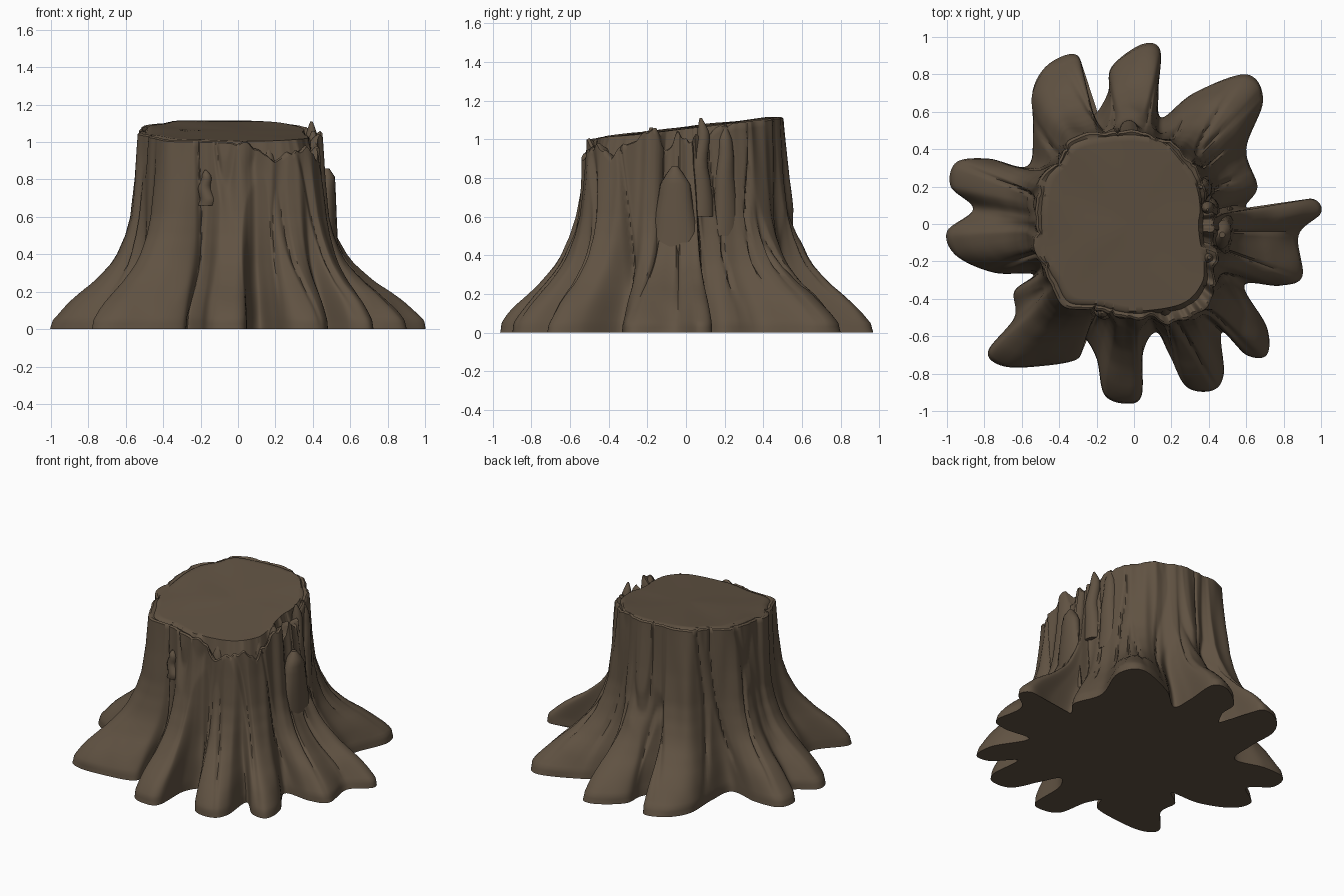
import bpy, bmesh, math
from mathutils import Vector, noise

if "Cube" in bpy.data.objects:
    bpy.data.objects.remove(bpy.data.objects["Cube"])

bark = bpy.data.materials.new("bark brown")
bark.diffuse_color = (0.118, 0.085, 0.055, 1)
bark.use_nodes = True
bark.node_tree.nodes["Principled BSDF"].inputs["Base Color"].default_value = bark.diffuse_color

# footprint of the root flare, seen from above (counter-clockwise)
ROOTS = [(.60, .09), (.76, .09), (.95, .135), (1.0, .06), (.88, -.06), (.90, -.28), (.78, -.33), (.59, -.33),
         (.71, -.55), (.71, -.70), (.60, -.70), (.47, -.58), (.48, -.80), (.42, -.89), (.28, -.87), (.19, -.70),
         (.12, -.58), (.05, -.68), (.04, -.92), (-.05, -.96), (-.16, -.91), (-.20, -.72), (-.27, -.61),
         (-.30, -.72), (-.50, -.76), (-.70, -.76), (-.78, -.68), (-.64, -.50), (-.64, -.36), (-.54, -.27),
         (-.75, -.26), (-.95, -.17), (-1.0, -.04), (-.86, .08), (-.98, .20), (-.95, .33), (-.78, .35),
         (-.57, .31), (-.54, .50), (-.54, .72), (-.45, .86), (-.30, .90), (-.26, .70), (-.22, .58),
         (-.14, .70), (-.12, .84), (.04, .96), (.14, .93), (.13, .70), (.15, .57), (.32, .70), (.60, .80),
         (.69, .66), (.60, .40), (.66, .20)]
# outline of the sawn top
CUT = [(.37, .0), (.38, -.1), (.40, -.2), (.39, -.34), (.27, -.46), (.0, -.50), (-.2, -.46), (-.36, -.44),
       (-.43, -.33), (-.50, -.2), (-.52, .05), (-.49, .25), (-.41, .35), (-.34, .45), (-.18, .49), (.0, .50),
       (.16, .47), (.27, .36), (.35, .24), (.38, .1)]
# flare amount at height
FLARE = [(0, 1), (.05, .97), (.10, .87), (.15, .76), (.2, .63), (.25, .49), (.3, .38), (.35, .28), (.4, .215),
         (.5, .125), (.6, .07), (.8, .03), (1.1, 0), (1.3, 0)]


def spline(pts, steps):
    """Closed Catmull-Rom curve."""
    n, out = len(pts), []
    for i in range(n):
        a, b, c, d = (Vector(pts[(i + k) % n]) for k in (-1, 0, 1, 2))
        for s in range(steps):
            t = s / steps
            out.append(.5 * (2 * b + (c - a) * t + (2 * a - 5 * b + 4 * c - d) * t * t + (3 * b - a - 3 * c + d) * t ** 3))
    return out


def interp(table, x):
    for (x0, y0), (x1, y1) in zip(table, table[1:]):
        if x <= x1:
            return y0 + (y1 - y0) * (x - x0) / (x1 - x0)
    return table[-1][1]


def plane_z(p):
    return 1.06 + .115 * p.y - .01 * p.x


def make_object(name, bm):
    bmesh.ops.recalc_face_normals(bm, faces=bm.faces)
    me = bpy.data.meshes.new(name)
    bm.to_mesh(me)
    bm.free()
    me.materials.append(bark)
    for f in me.polygons:
        f.use_smooth = True
    ob = bpy.data.objects.new(name, me)
    bpy.context.collection.objects.link(ob)
    ob.select_set(True)
    bpy.context.view_layer.objects.active = ob
    bpy.ops.object.shade_smooth_by_angle(angle=math.radians(50))
    ob.select_set(False)


base = spline(ROOTS, 9)
N = len(base)
cut = spline(CUT, 12)
cut_angles = [math.atan2(p.y, p.x) for p in cut]


def cut_at(a):
    i = min(range(len(cut)), key=lambda k: abs(math.remainder(cut_angles[k] - a, math.tau)))
    p, q = cut[i], cut[(i + 1) % len(cut)]
    r = p.length
    d = math.remainder(a - cut_angles[i], math.tau)
    span = math.remainder(math.atan2(q.y, q.x) - cut_angles[i], math.tau)
    r += (q.length - r) * max(-.5, min(1, d / span))
    return Vector((math.cos(a), math.sin(a))) * r


# trunk angle for every root point, smoothed so the columns follow the roots
raw = [math.atan2(p.y, p.x) for p in base]
ang = []
for i in range(N):
    w = [math.remainder(raw[(i + k) % N] - raw[i], math.tau) for k in range(-14, 15)]
    ang.append(raw[i] + sum(w) / len(w))

columns = []
for i in range(N):
    a = ang[i]
    d = Vector((math.cos(a), math.sin(a)))
    c = cut_at(a)
    lobe = max(-1.6, min(1, (base[i].length - .78) / .14))
    # the right and front-right side carries torn bark outside the sawn face
    torn = max(0, min(1, (1.15 - abs(math.remainder(a + .5, math.tau))) * 2.5))
    n1 = noise.noise(Vector((d.x * 6, d.y * 6, 3)))
    n2 = noise.noise(Vector((d.x * 11, d.y * 11, 9)))
    rim = c + d * torn * (.035 + .03 * n1)
    top = plane_z(c) - .01 + torn * (-.05 + .12 * n1 + .06 * n2)
    col = []
    ROWS = 44
    for k in range(ROWS + 1):
        z = top * (k / ROWS) ** 1.15
        f = interp(FLARE, z)
        body = rim + d * (.03 + .02 * torn) * max(0, 1 - z / 1.1)
        p = body + (base[i] - body) * f
        mid = min(1, z / .35)
        groove = .024 * lobe * mid * (1.1 - .75 * z)
        groove += .020 * mid * noise.noise(Vector((d.x * 6, d.y * 6, z * 1.5)))
        # narrow creases in the bark
        crease = noise.noise(Vector((d.x * 4.5 + 7, d.y * 4.5, z * .7)))
        groove -= .028 * mid * max(0, 1 - abs(crease) * 9) * (1.2 - .6 * z)
        groove += .018 * (1 - mid) * noise.noise(Vector((p.x * 7, p.y * 7, z * 5))) * min(1, z * 15)
        p = p + d * groove
        col.append(Vector((p.x, p.y, z)))
    # rounded lip, step to the sawn face and the face itself
    last = col[-1].xy
    q = last * .975
    col.append(Vector((q.x, q.y, top + .008)))
    q = c.lerp(last, .3) * .95
    col.append(Vector((q.x, q.y, min(top, plane_z(c)) - .02 * torn)))
    for s in (.93, .88, .75, .5, .25):
        q = c * s
        col.append(Vector((q.x, q.y, plane_z(q) + .008 * noise.noise(Vector((q.x * 4, q.y * 4, 1))))))
    columns.append(col)

# stump: trunk, roots and sawn top in one skin
bm = bmesh.new()
grid = [[bm.verts.new(v) for v in col] for col in columns]
top_v = bm.verts.new((0, 0, 1.06))
low_v = bm.verts.new((0, 0, 0))
for i in range(N):
    A, B = grid[i], grid[(i + 1) % N]
    for k in range(len(A) - 1):
        bm.faces.new((A[k], B[k], B[k + 1], A[k + 1]))
    bm.faces.new((A[-1], B[-1], top_v))
    bm.faces.new((B[0], A[0], low_v))
make_object("stump", bm)

# torn bark ribs: angle, radius at foot and tip, foot height, tip height, width at foot
RIBS = [(-7, .50, .475, .22, .86, .16), (11, .42, .40, .6, 1.11, .065), (-24, .45, .44, .4, 1.06, .09),
        (-40, .46, .465, .4, 1.01, .09), (29, .43, .41, .5, 1.08, .08),
        (-110, .49, .505, .66, .85, .05), (-70, .47, .475, .4, .97, .09)]
for n, (deg, r0, r1, z0, z1, wid) in enumerate(RIBS):
    a = math.radians(deg)
    d, side = Vector((math.cos(a), math.sin(a), 0)), Vector((-math.sin(a), math.cos(a), 0))
    bm = bmesh.new()
    rings = []
    for k in range(15):
        t = k / 14
        w = wid * (1 - .6 * t) * math.sqrt(max(.06, min(1, (1 - t) * 7)))
        mid = d * (r0 + (r1 - r0) * t) + side * .025 * noise.noise(Vector((n * 5, 0, t * 3)))
        mid.z = z0 + (z1 - z0) * t
        thick = min(w, .045)
        rings.append([bm.verts.new(mid + side * w * math.cos(j * math.tau / 14) + d * thick * math.sin(j * math.tau / 14))
                      for j in range(14)])
    for R, S in zip(rings, rings[1:]):
        for j in range(14):
            bm.faces.new((R[j], R[(j + 1) % 14], S[(j + 1) % 14], S[j]))
    bm.faces.new(rings[0])
    bm.faces.new(rings[-1])
    make_object("bark_rib_%d" % (n + 1), bm)
